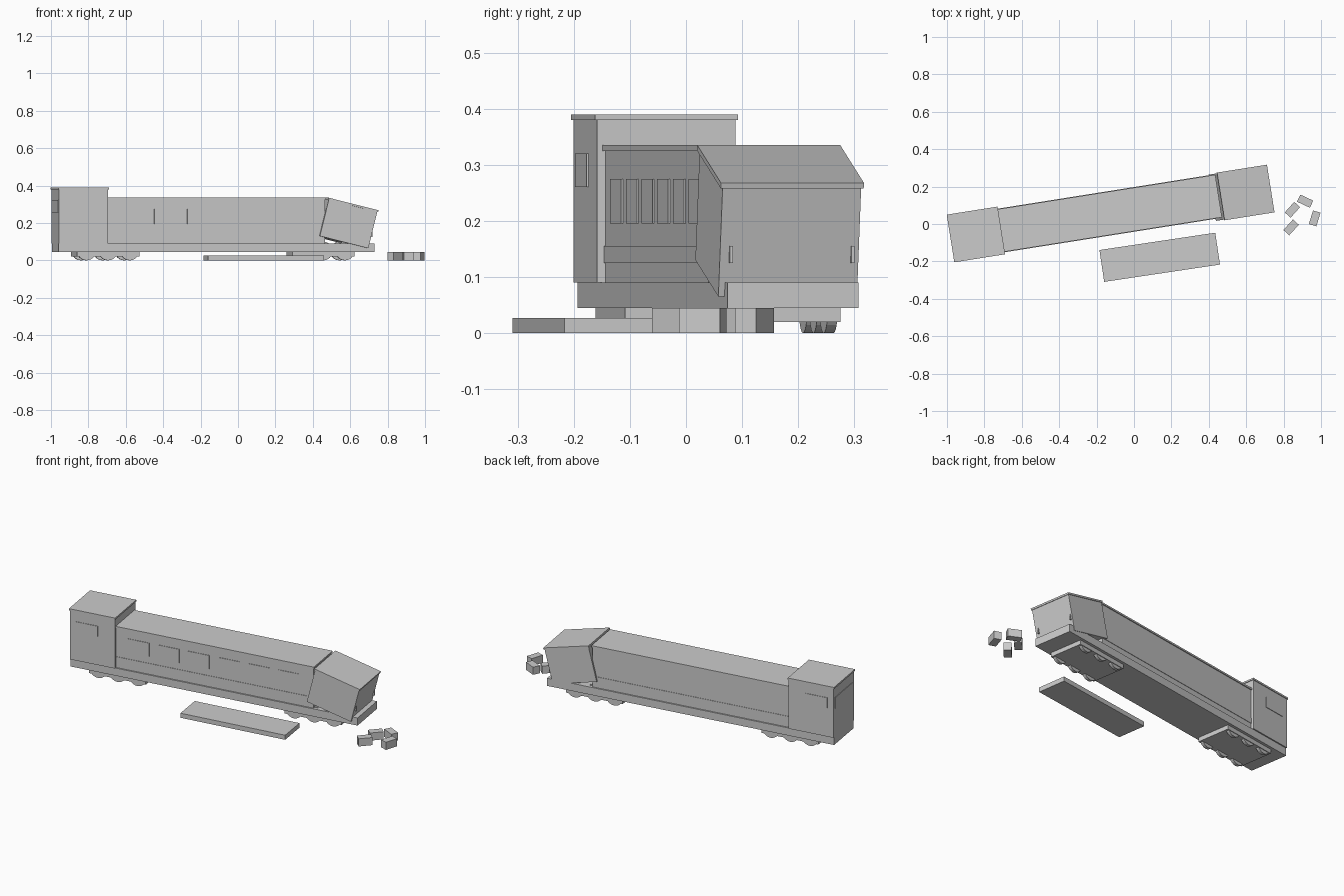
import bpy
import bmesh
from math import radians
from mathutils import Matrix, Vector

default = bpy.data.objects.get("Cube")
if default:
    bpy.data.objects.remove(default)

# Single flat colour
grey = bpy.data.materials.new("light_grey")
grey.use_nodes = True
colour = (0.6, 0.6, 0.6, 1)
grey.diffuse_color = colour
grey.node_tree.nodes["Principled BSDF"].inputs["Base Color"].default_value = colour


def finish(name, bm, matrix):
    bm.transform(matrix)
    mesh = bpy.data.meshes.new(name)
    bm.to_mesh(mesh)
    bm.free()
    mesh.materials.append(grey)
    obj = bpy.data.objects.new(name, mesh)
    bpy.context.collection.objects.link(obj)
    return obj


def box(name, xs, ys, zs, matrix):
    """Box given by its ranges along the axes of the matrix."""
    bm = bmesh.new()
    bmesh.ops.create_cube(bm, size=1)
    size = Vector((xs[1] - xs[0], ys[1] - ys[0], zs[1] - zs[0]))
    mid = Vector((sum(xs), sum(ys), sum(zs))) / 2
    bm.transform(Matrix.Translation(mid) @ Matrix.Diagonal((*size, 1)))
    return finish(name, bm, matrix)


def wide(name, xs, half, zs, matrix):
    return box(name, xs, (-half, half), zs, matrix)


def wheel(name, x, y, radius, width, matrix):
    bm = bmesh.new()
    bmesh.ops.create_cone(bm, cap_ends=True, segments=24, radius1=radius,
                          radius2=radius, depth=width)
    bm.transform(Matrix.Translation((x, y, radius)) @ Matrix.Rotation(radians(90), 4, 'X'))
    return finish(name, bm, matrix)


# Locomotive frame: turned about z, with its centre line shifted sideways
train = Matrix.Rotation(radians(9), 4, 'Z') @ Matrix.Translation((0, 0.077, 0))

wide("underframe", (-0.977, 0.732), 0.118, (0.045, 0.09), train)

# Long hood with roof, side stripes and one row of vents
wide("hood", (-0.72, 0.465), 0.11, (0.09, 0.325), train)
wide("hood_roof", (-0.725, 0.47), 0.115, (0.325, 0.335), train)
for side, label in ((-1, "right"), (1, "left")):
    y = sorted((side * 0.107, side * 0.1125))
    box(f"{label}_stripe", (-0.715, 0.723), y, (0.125, 0.155), train)
for i in range(6):
    x = -0.638 + 0.179 * i
    box(f"vent_{i + 1}", (x, x + 0.126), (-0.113, -0.108), (0.195, 0.275), train)

# Rear cab with overhanging roof and window plates
wide("cab", (-0.977, -0.71), 0.125, (0.09, 0.38), train)
wide("cab_roof", (-0.981, -0.706), 0.129, (0.38, 0.39), train)
for side, label in ((-1, "right"), (1, "left")):
    y = sorted((side * 0.122, side * 0.128))
    box(f"{label}_cab_window", (-0.94, -0.81), y, (0.26, 0.32), train)
wide("rear_cab_window", (-0.98, -0.974), 0.105, (0.255, 0.322), train)

# Front section broken off and pitched forwards
nose = train @ Matrix.Translation((0.5915, -0.004, 0.1995)) @ Matrix.Rotation(radians(14), 4, 'Y')
wide("broken_nose", (-0.135, 0.135), 0.125, (-0.105, 0.095), nose)
wide("broken_nose_roof", (-0.139, 0.139), 0.129, (0.095, 0.105), nose)

# Bogies, three axles each
for label, start in (("rear", -0.875), ("front", 0.29)):
    wide(f"{label}_bogie", (start, start + 0.338), 0.102, (0.02, 0.05), train)
    for i in range(3):
        for side in (-1, 1):
            name = f"{label}_wheel_{'left' if side > 0 else 'right'}_{i + 1}"
            wheel(name, start + 0.052 + 0.117 * i, side * 0.089, 0.05, 0.018, train)

# Panel lying beside the track
panel = Matrix.Translation((0.1375, -0.178, 0)) @ Matrix.Rotation(radians(8.5), 4, 'Z')
wide("fallen_panel", (-0.313, 0.313), 0.086, (0, 0.027), panel)

# Scattered rubble blocks
for i, (x, y, turn) in enumerate(((0.915, 0.122, -25), (0.847, 0.076, 48),
                                  (0.966, 0.03, 73), (0.84, -0.018, 48))):
    place = Matrix.Translation((x, y, 0)) @ Matrix.Rotation(radians(turn), 4, 'Z')
    wide(f"rubble_block_{i + 1}", (-0.038, 0.038), 0.021, (0, 0.045), place)
